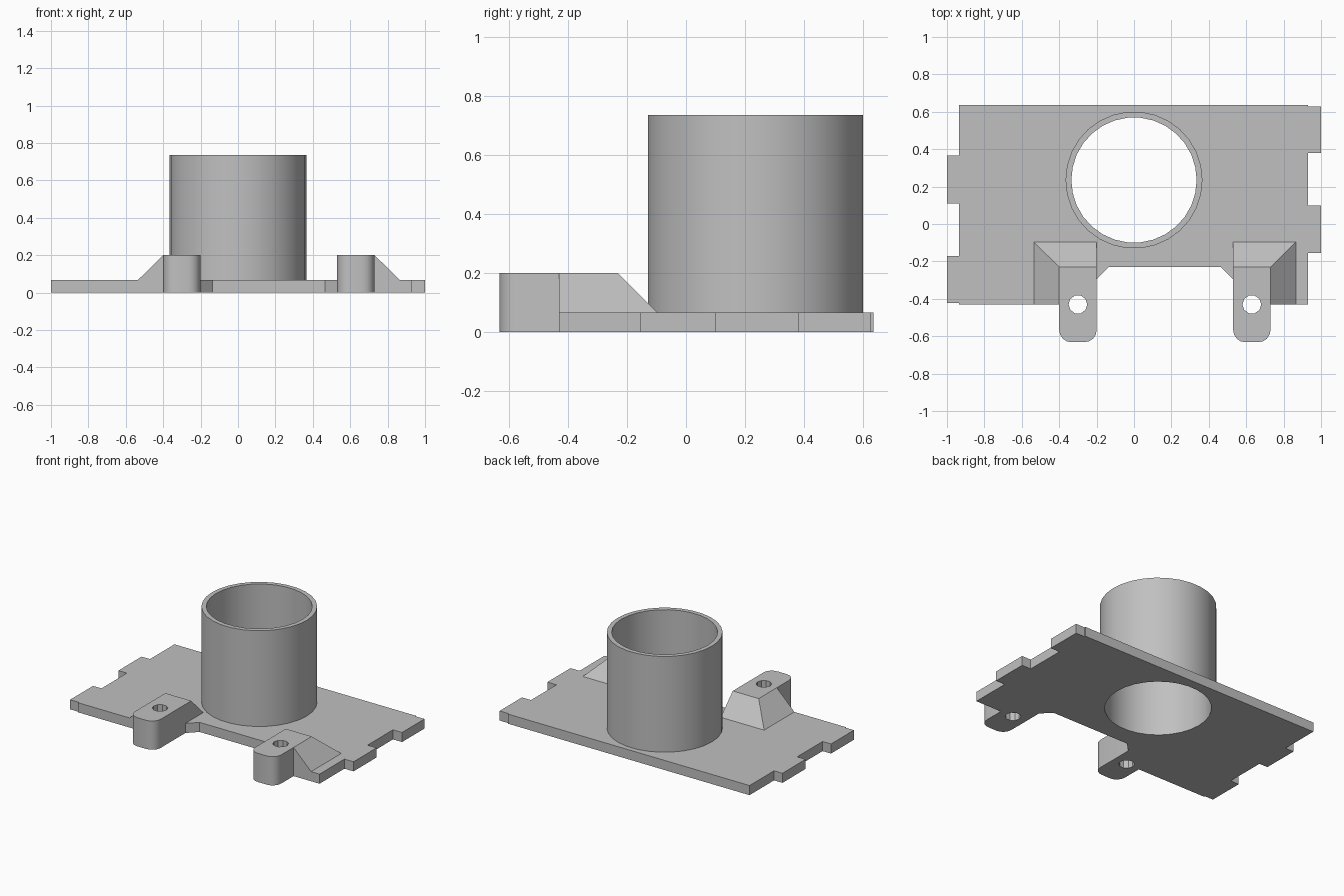
import bpy, bmesh
from math import sin, cos, pi, radians

cube = bpy.data.objects.get("Cube")
if cube:
    bpy.data.objects.remove(cube)

grey = bpy.data.materials.new("plain grey")
grey.use_nodes = True
COLOUR = (0.53, 0.53, 0.53, 1)
grey.diffuse_color = COLOUR
grey.node_tree.nodes["Principled BSDF"].inputs["Base Color"].default_value = COLOUR

T = 0.067           # plate thickness
LUG_TOP = 0.2
BORE = (0, 0.235)   # tube axis


def arc(centre, r, a0, a1, n):
    steps = [radians(a0 + (a1 - a0) * i / n) for i in range(n + 1)]
    return [(centre[0] + r * cos(a), centre[1] + r * sin(a)) for a in steps]


def circle(centre, r, n):
    return arc(centre, r, 0, 360, n)[:-1]


def finish(ob):
    """Weld, fix normals, shade and colour a part."""
    bm = bmesh.new()
    bm.from_mesh(ob.data)
    bmesh.ops.remove_doubles(bm, verts=bm.verts, dist=1e-5)
    bmesh.ops.recalc_face_normals(bm, faces=bm.faces)
    bm.to_mesh(ob.data)
    bm.free()
    ob.data.materials.clear()
    ob.data.materials.append(grey)
    bpy.ops.object.select_all(action='DESELECT')
    ob.select_set(True)
    bpy.context.view_layer.objects.active = ob
    bpy.ops.object.shade_smooth_by_angle(angle=radians(32))


def slab(name, loops, z0, z1):
    """Extrude a flat outline; inner loops become through holes."""
    cu = bpy.data.curves.new(name, 'CURVE')
    cu.dimensions = '2D'
    cu.fill_mode = 'BOTH'
    cu.extrude = (z1 - z0) / 2
    for loop in loops:
        sp = cu.splines.new('POLY')
        sp.points.add(len(loop) - 1)
        for p, (x, y) in zip(sp.points, loop):
            p.co = (x, y, 0, 1)
        sp.use_cyclic_u = True
    tmp = bpy.data.objects.new(name + "_outline", cu)
    bpy.context.collection.objects.link(tmp)
    bpy.context.view_layer.update()
    graph = bpy.context.evaluated_depsgraph_get()
    me = bpy.data.meshes.new_from_object(tmp.evaluated_get(graph))
    bpy.data.objects.remove(tmp)
    for v in me.vertices:
        v.co.z += (z0 + z1) / 2
    ob = bpy.data.objects.new(name, me)
    bpy.context.collection.objects.link(ob)
    finish(ob)


# Base plate: side tabs, front notch and recesses that take the lugs
left_edge = [(-0.935, 0.635), (-0.935, 0.365), (-1, 0.365), (-1, 0.11),
             (-0.935, 0.11), (-0.935, -0.17), (-1, -0.17), (-1, -0.422),
             (-0.935, -0.422), (-0.935, -0.43)]
front_edge = [(-0.4, -0.43), (-0.4, -0.23), (-0.2, -0.23), (-0.2, -0.295),
              (-0.135, -0.23), (0.465, -0.23), (0.53, -0.295),
              (0.53, -0.23), (0.73, -0.23), (0.73, -0.43)]
right_edge = [(0.93, -0.43), (0.93, -0.155), (1, -0.155), (1, 0.1),
              (0.93, 0.1), (0.93, 0.38), (1, 0.38), (1, 0.627),
              (0.93, 0.627), (0.93, 0.635)]
slab("base_plate", [left_edge + front_edge + right_edge,
                    circle(BORE, 0.335, 30)], 0, T)

# Tube
slab("tube", [circle(BORE, 0.366, 30), circle(BORE, 0.335, 30)], T, 0.735)


def mount(side, cx, s):
    """Rounded screw lug and its sloped support; s points outwards in x."""
    w, r, front, back = 0.1, 0.065, -0.632, -0.23
    outline = [(cx - w, back)]
    outline += arc((cx - w + r, front + r), r, 180, 270, 4)
    outline += arc((cx + w - r, front + r), r, 270, 360, 4)
    outline += [(cx + w, back)]
    slab(side + "_screw_lug", [outline, circle((cx, -0.43), 0.05, 10)], 0, LUG_TOP)

    inner, outer, toe = cx - s * w, cx + s * w, cx + s * (w + 0.135)
    y0, y1 = -0.43, -0.097
    verts = [(toe, y0, T), (toe, y1, T), (inner, y1, T), (inner, back, T),
             (outer, back, T), (outer, y0, T),
             (outer, y0, LUG_TOP), (outer, back, LUG_TOP), (inner, back, LUG_TOP)]
    faces = [(0, 1, 7, 6), (1, 2, 8, 7), (2, 3, 8), (0, 6, 5),
             (0, 5, 4, 3, 2, 1), (4, 5, 6, 7), (3, 4, 7, 8)]
    me = bpy.data.meshes.new(side + "_ramp")
    me.from_pydata(verts, [], faces)
    ob = bpy.data.objects.new(side + "_ramp", me)
    bpy.context.collection.objects.link(ob)
    finish(ob)


# Screw mounts
mount("right", -0.3, -1)
mount("left", 0.63, 1)
